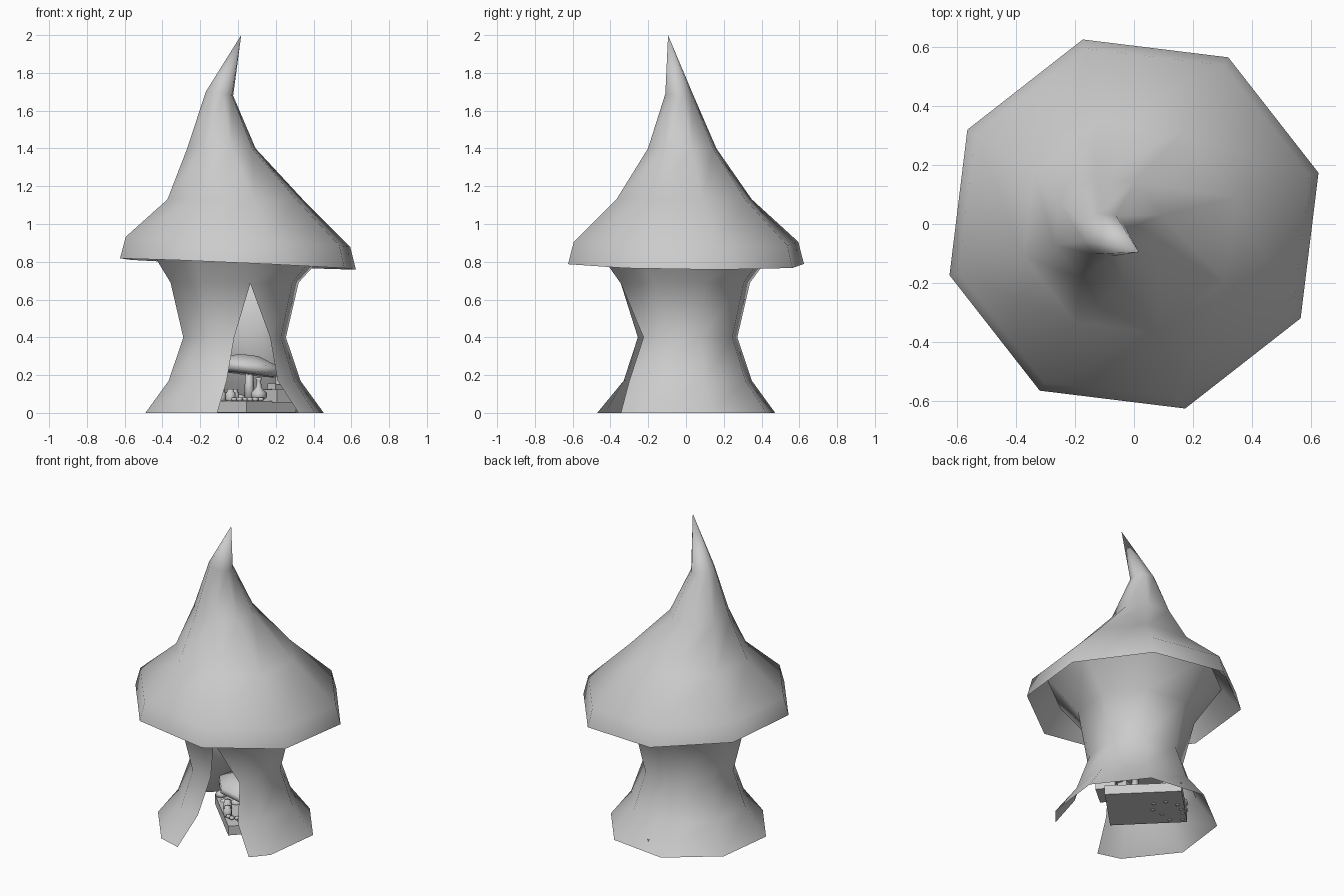
import bpy, bmesh, math, random
from mathutils import Matrix, Vector

if "Cube" in bpy.data.objects:
    bpy.data.objects.remove(bpy.data.objects["Cube"])

random.seed(4)
grey = bpy.data.materials.new("plain_grey")
grey.diffuse_color = (0.6, 0.6, 0.6, 1)
grey.use_nodes = True
grey.node_tree.nodes["Principled BSDF"].inputs["Base Color"].default_value = grey.diffuse_color
ROT = math.radians(15.5)          # twist of the eight-sided plan


def finish(name, bm, smooth=True, recalc=True):
    if recalc:
        bmesh.ops.recalc_face_normals(bm, faces=bm.faces)
    for f in bm.faces:
        f.smooth = smooth
    me = bpy.data.meshes.new(name)
    bm.to_mesh(me)
    bm.free()
    me.materials.append(grey)
    ob = bpy.data.objects.new(name, me)
    bpy.context.collection.objects.link(ob)
    return ob


def ring_point(i, cx, cy, r, z, tilt=0.0):
    a = ROT + i * math.pi / 4
    x, y = r * math.cos(a), r * math.sin(a)
    return Vector((cx + x, cy + y, z - tilt * x - 0.25 * tilt * y))


def lathe(name, profile, loc, n=8, smooth=True):
    """Small turned object from (radius, height) pairs."""
    bm = bmesh.new()
    rows = [[bm.verts.new((loc[0] + r * math.cos(k * math.tau / n),
                           loc[1] + r * math.sin(k * math.tau / n),
                           loc[2] + z)) for k in range(n)] for r, z in profile]
    for a, b in zip(rows, rows[1:]):
        for k in range(n):
            bm.faces.new((a[k], a[(k + 1) % n], b[(k + 1) % n], b[k]))
    bm.faces.new(rows[0][::-1])
    bm.faces.new(rows[-1])
    return finish(name, bm, smooth)


def box(name, size, loc, angle):
    bm = bmesh.new()
    m = (Matrix.Translation(loc) @ Matrix.Rotation(math.radians(angle), 4, 'Z')
         @ Matrix.Diagonal((*size, 1)))
    bmesh.ops.create_cube(bm, size=1, matrix=m)
    return finish(name, bm, False)


# Pointed cap: underside, rim, then rings drifting towards the bent tip
cap_rings = [(0, 0, 0.53, 0.92, 0.04), (0, 0, 0.648, 0.788, 0.045),
             (0, 0, 0.617, 0.905, 0.042), (-0.015, -0.01, 0.372, 1.13, 0),
             (-0.088, -0.02, 0.188, 1.40, 0), (-0.098, -0.037, 0.075, 1.69, 0.14)]
bm = bmesh.new()
rows = [[bm.verts.new(ring_point(i, *r)) for i in range(8)] for r in cap_rings]
for a, b in zip(rows, rows[1:]):
    for i in range(8):
        j = (i + 1) % 8
        bm.faces.new((a[i], a[j], b[j], b[i]))
tip = bm.verts.new((0.017, -0.095, 2.0))
for i in range(8):
    bm.faces.new((rows[-1][i], rows[-1][(i + 1) % 8], tip))
for e in rows[1]:
    for ed in e.link_edges:
        if ed.other_vert(e) in rows[1]:
            ed.smooth = False     # crisp lower rim
finish("pointed_cap", bm, recalc=False)

# Waisted stem: the front corner is split below the slit top into two flaps
stem_rings = [(0.49, 0.0), (0.362, 0.17), (0.282, 0.40), (0.352, 0.69), (0.53, 0.92)]
left = [(-0.11, -0.47, 0), (-0.06, -0.33, 0.17), (-0.02, -0.255, 0.40)]
right = [(0.32, -0.345, 0), (0.21, -0.30, 0.17), (0.17, -0.225, 0.40)]
bm = bmesh.new()
cols = []
for i in range(-1, 6):            # corners running from right of the slit round to its left
    cols.append([bm.verts.new(ring_point(i, -0.018 * (z < 0.9), 0, r, z, 0.04 * (z > 0.9)))
                 for r, z in stem_rings])
apex = [bm.verts.new((0.065, -0.345, 0.685)),
        bm.verts.new(ring_point(6, 0, 0, 0.53, 0.92, 0.04))]
cols.insert(0, [bm.verts.new(p) for p in right] + apex)
cols.append([bm.verts.new(p) for p in left] + apex)
for a, b in zip(cols, cols[1:]):
    for k in range(4):
        bm.faces.new((a[k], b[k], b[k + 1], a[k + 1]))
finish("stem_walls", bm, recalc=False)

# Low counter set at 45 degrees inside, with crates
box("counter", (0.37, 0.46, 0.06), (0.014, 0.127, 0.032), 45)
box("crate", (0.16, 0.12, 0.07), (0.23, 0.03, 0.09), 40)
for k in range(3):
    box("stacked_block", (0.075, 0.06, 0.045),
        (0.17 + 0.035 * k, 0.12 - 0.02 * k, 0.09 + 0.042 * k), 20 + 25 * k)

# Tilted round table top on a post
top = lathe("round_table_top", [(0.15, -0.03), (0.2, -0.015), (0.2, 0.02), (0.06, 0.07)],
            (0, 0, 0), 8)
top.location = (0.05, 0.06, 0.235)
top.rotation_euler = (0.0, math.radians(7), 0.3)
lathe("table_post", [(0.03, 0), (0.02, 0.16)], (0.06, 0.08, 0.06), 6)

# Bottles and jars on the counter
flask = [(0.02, 0), (0.04, 0.02), (0.04, 0.045), (0.014, 0.075), (0.012, 0.11), (0.018, 0.125)]
jar = [(0.022, 0), (0.026, 0.01), (0.026, 0.045), (0.018, 0.05), (0.02, 0.065)]
lathe("flask", flask, (0.11, -0.02, 0.062), 10)
for x, y in ((-0.04, -0.05), (-0.09, 0.02), (0.16, 0.06), (-0.02, 0.1)):
    lathe("jar", jar, (x, y, 0.062), 8)
for k in range(6):
    lathe("pebble", [(0.008, 0), (0.018, 0.008), (0.014, 0.02)],
          (-0.02 + 0.028 * k, -0.08 + random.uniform(0, 0.05), 0.062), 6)

# Ring of small toadstools at the back left
for k in range(9):
    a = k * math.tau / 9
    r = random.uniform(0.06, 0.14)
    h = random.uniform(0.03, 0.07)
    lathe("toadstool", [(0.013, 0), (0.01, h), (0.036, h), (0.03, h + 0.02), (0.008, h + 0.035)],
          (-0.12 + r * math.cos(a), 0.2 + r * math.sin(a) * 0.8, 0.0), 7)
